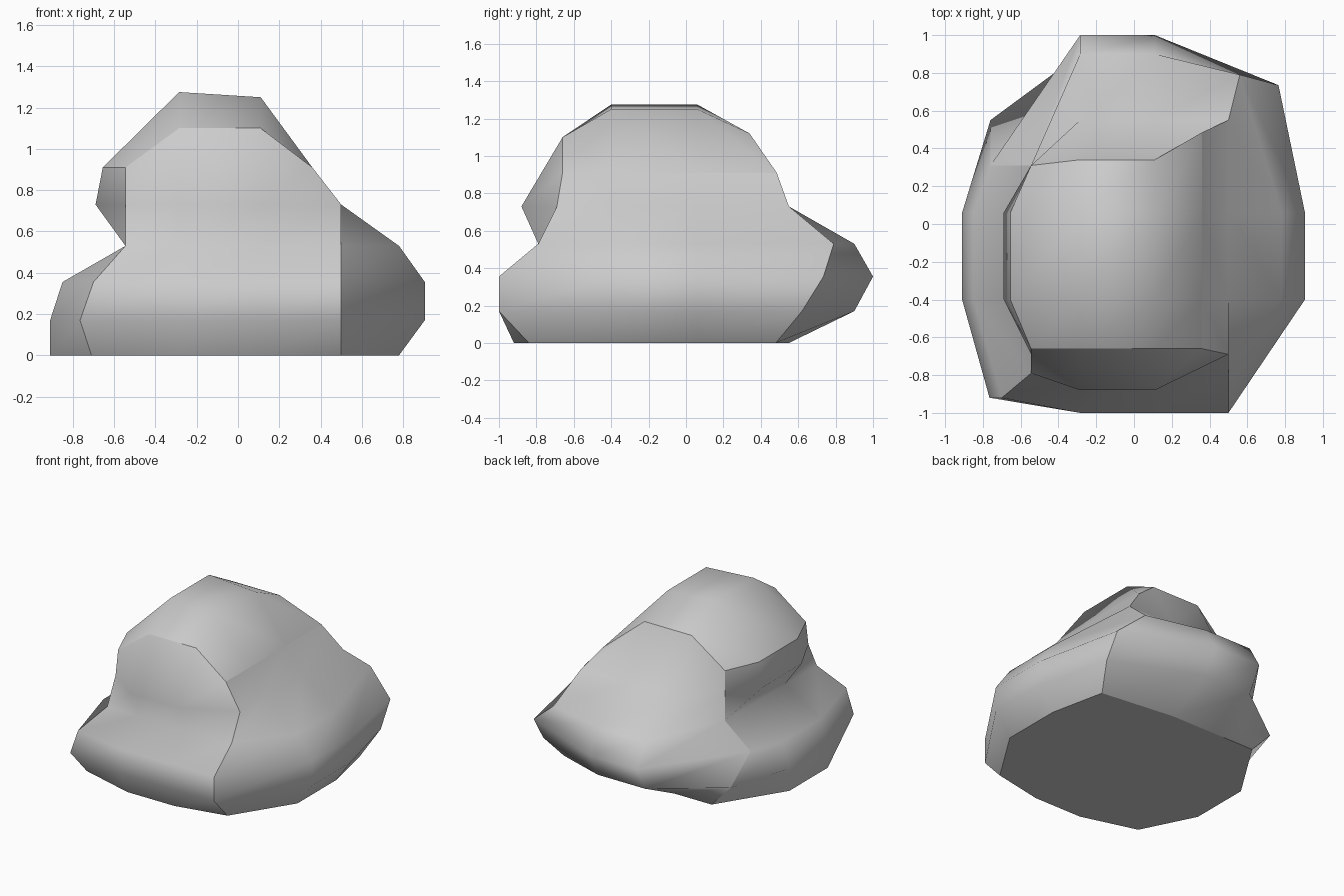
import bpy, bmesh

if "Cube" in bpy.data.objects:
    bpy.data.objects.remove(bpy.data.objects["Cube"])

# Boulder: a 3x3-segment block whose four sides are pushed in and out per layer.
XS = (-0.285, 0.11)     # inner columns on the front and back
YS = (-0.40, 0.06)      # inner columns on the left and right

# z, front y, right x, back y, left x, then corners: front-left, front-right, back-right, back-left
LAYERS = [
    (0.00, -0.92, 0.78, 0.55, -0.91, (-0.71, -0.80), (0.50, -0.84), (0.69, 0.48), (-0.60, 0.55)),
    (0.17, -1.00, 0.905, 0.90, -0.91, (-0.765, -0.92), (0.50, -1.00), (0.765, 0.62), (-0.76, 0.55)),
    (0.355, -1.00, 0.905, 1.00, -0.85, (-0.70, -0.92), (0.50, -1.00), (0.765, 0.735), (-0.76, 0.31)),
    (0.53, -0.79, 0.78, 0.90, -0.545, (-0.545, -0.79), (0.50, -0.79), (0.56, 0.79), (-0.545, 0.31)),
    (0.73, -0.88, 0.50, 0.55, -0.69, (-0.545, -0.69), (0.50, -0.69), (0.50, 0.55), (-0.545, 0.31)),
    (0.91, -0.66, 0.36, 0.34, -0.655, (-0.545, -0.66), (0.36, -0.66), (0.36, 0.485), (-0.545, 0.31)),
]
RIM_FRONT, RIM_BACK = 1.10, 1.12    # raised middle of the top rim
CROWN = (1.275, 1.25)               # crown height at the two inner columns

bm = bmesh.new()
rings = []
for i, (z, f, r, b, l, fl, fr, br, bl) in enumerate(LAYERS):
    top = i == len(LAYERS) - 1
    zf, zb = (RIM_FRONT, RIM_BACK) if top else (z, z)
    pts = [(*fl, z), (XS[0], f, zf), (XS[1], f, zf),
           (*fr, z), (r, YS[0], z), (r, YS[1], z),
           (*br, z), (XS[1], b, zb), (XS[0], b, zb),
           (*bl, z), (l, YS[1], z), (l, YS[0], z)]
    rings.append([bm.verts.new(p) for p in pts])

# sides and flat base
for lo, hi in zip(rings, rings[1:]):
    for k in range(12):
        n = (k + 1) % 12
        bm.faces.new((lo[k], lo[n], hi[n], hi[k]))
bm.faces.new(rings[0][::-1])

# crown: 4x4 grid closing the top
t = rings[-1]
inner = [[bm.verts.new((XS[i], y, CROWN[i])) for i in (0, 1)] for y in YS]
grid = [t[0:4], [t[11], *inner[0], t[4]], [t[10], *inner[1], t[5]], [t[9], t[8], t[7], t[6]]]
for a, b in zip(grid, grid[1:]):
    for k in range(3):
        bm.faces.new((a[k], a[k + 1], b[k + 1], b[k]))

# smooth sides that meet in crisp edges
for face in bm.faces:
    face.smooth = True
for ring in (rings[0], rings[-1]):
    for k in range(12):
        bm.edges.get((ring[k], ring[(k + 1) % 12])).smooth = False
for lo, hi in zip(rings, rings[1:]):
    for k in (0, 3, 6, 9):
        bm.edges.get((lo[k], hi[k])).smooth = False

mesh = bpy.data.meshes.new("boulder")
bm.to_mesh(mesh)
bm.free()
bpy.context.collection.objects.link(bpy.data.objects.new("boulder", mesh))
